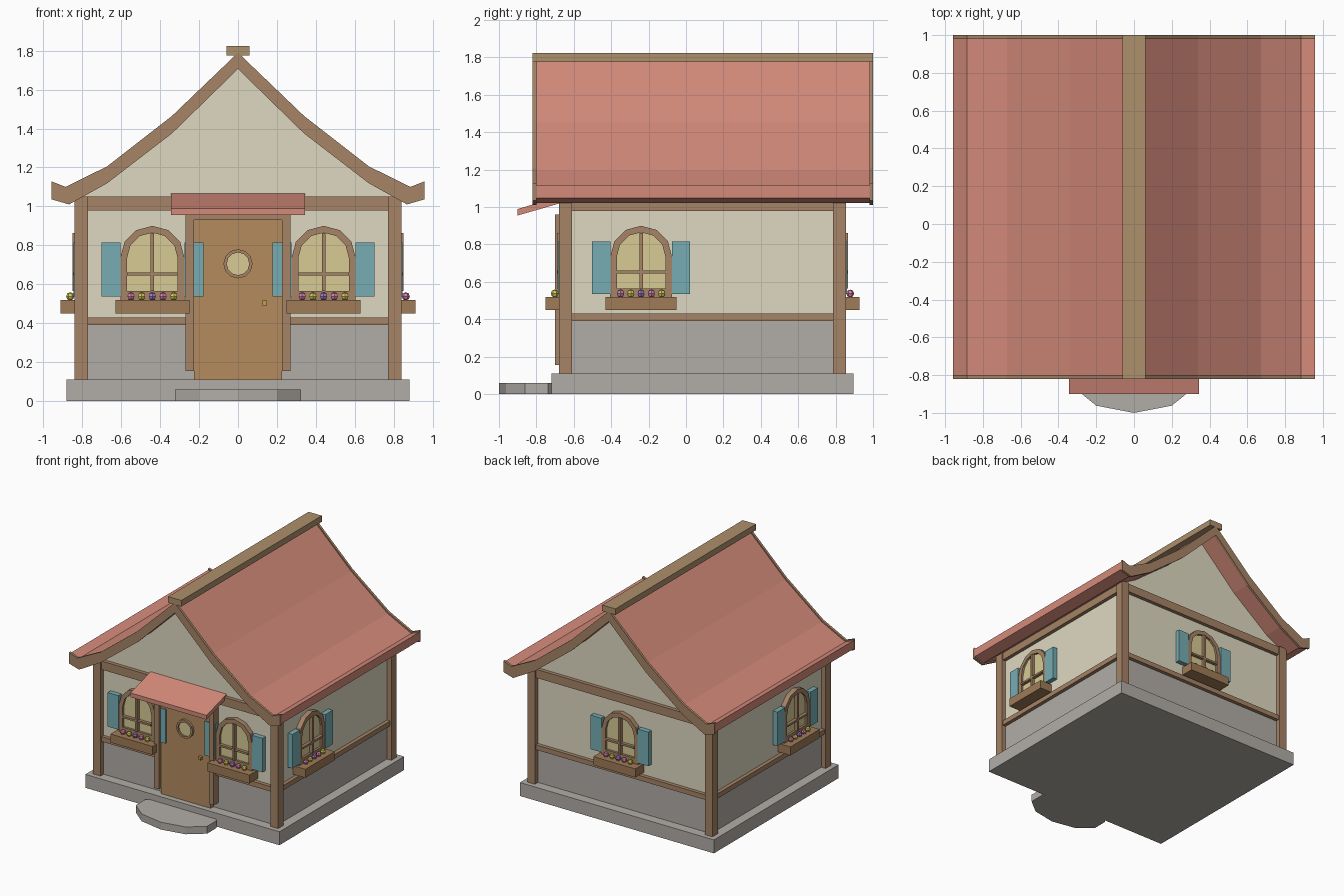
import bpy, bmesh, math
from mathutils import Matrix, Vector

if "Cube" in bpy.data.objects:
    bpy.data.objects.remove(bpy.data.objects["Cube"])


def material(name, rgb):
    m = bpy.data.materials.new(name)
    m.diffuse_color = [(c / 255) ** 2.2 for c in rgb] + [1]
    m.use_nodes = True
    m.node_tree.nodes["Principled BSDF"].inputs["Base Color"].default_value = m.diffuse_color
    return m


STONE = material("stone", (176, 171, 165))
PLASTER = material("plaster", (222, 216, 192))
TIMBER = material("timber", (164, 130, 102))
RIDGE = material("ridge_wood", (172, 142, 108))
BOX = material("box_wood", (158, 122, 88))
DOOR = material("door_wood", (178, 138, 94))
TILE = material("tile", (212, 138, 122))
GLASS = material("glass", (214, 202, 148))
TEAL = material("teal", (118, 172, 178))
BRASS = material("brass", (190, 160, 80))
PINK = material("pink", (216, 130, 170))
YELLOW = material("yellow", (214, 204, 90))
PURPLE = material("purple", (160, 120, 200))
I = Matrix.Identity(4)


def finish(name, bm, mat, xf=I):
    bmesh.ops.recalc_face_normals(bm, faces=bm.faces)
    me = bpy.data.meshes.new(name)
    bm.to_mesh(me)
    bm.free()
    me.transform(xf)
    me.materials.append(mat)
    ob = bpy.data.objects.new(name, me)
    bpy.context.collection.objects.link(ob)
    return ob


def box(name, x, y, z, mat, xf=I):
    """Box from (min, max) pairs."""
    bm = bmesh.new()
    bmesh.ops.create_cube(bm, size=1)
    for v in bm.verts:
        v.co = [(a + b) / 2 + c * (b - a) for (a, b), c in zip((x, y, z), v.co)]
    return finish(name, bm, mat, xf)


def prism(name, pts, y0, y1, mat, xf=I):
    """Outline in x, z extruded along y."""
    bm = bmesh.new()
    a, b = ([bm.verts.new((x, y, z)) for x, z in pts] for y in (y0, y1))
    bm.faces.new(a)
    bm.faces.new(b[::-1])
    for i in range(len(pts)):
        bm.faces.new((a[i - 1], b[i - 1], b[i], a[i]))
    return finish(name, bm, mat, xf)


def ring(name, outer, inner, y0, y1, mat, xf=I):
    """Frame between two matching outlines."""
    bm = bmesh.new()
    loops = [[bm.verts.new((x, y, z)) for x, z in pts]
             for pts, y in ((outer, y0), (outer, y1), (inner, y1), (inner, y0))]
    for k in range(4):
        a, b = loops[k - 1], loops[k]
        for i in range(len(outer)):
            bm.faces.new((a[i - 1], a[i], b[i], b[i - 1]))
    return finish(name, bm, mat, xf)


def arch(r, bottom, spring=0.735, n=6):
    top = [(r * math.cos(math.pi * i / n), spring + r * math.sin(math.pi * i / n)) for i in range(n + 1)]
    return [(r, bottom)] + top + [(-r, bottom)]


def circle(r, z, n=12):
    return [(r * math.cos(2 * math.pi * i / n), z + r * math.sin(2 * math.pi * i / n)) for i in range(n)]


# Wall planes and wall-local frames (outside is local -y)
WX, WF, WB = 0.80, -0.64, 0.816


def face(angle, x, y):
    return Matrix.Translation((x, y, 0)) @ Matrix.Rotation(math.radians(angle), 4, 'Z')


# Foundation and rounded step
box("foundation", (-.88, .88), (-.72, .895), (0, .11), STONE)
bm = bmesh.new()
for z in (0, .06):
    bm.faces.new([bm.verts.new((.34 * math.sin(k * math.pi / 5), -.8 - .2 * math.cos(k * math.pi / 5), z))
                  for k in range(10)])
bmesh.ops.bridge_loops(bm, edges=bm.edges[:])
finish("front_step", bm, STONE)

# Roof curve: top and underside points from ridge to eave
top = [(0, 1.79), (.34, 1.464), (.672, 1.206), (.885, 1.1), (.957, 1.128)]
under = [(0, 1.706), (.338, 1.376), (.672, 1.119), (.868, 1.01), (.957, 1.036)]


def roof_outline(inset):
    t = [(x, z - inset) for x, z in top]
    u = [(x, z + inset) for x, z in under]
    return ([(-x, z) for x, z in t[:0:-1]] + t + u[::-1] + [(-x, z) for x, z in u[1:]])


prism("roof_tiles", roof_outline(.012), -.80, .98, TILE)
for n, y in (("front", -.82), ("back", .98)):
    prism(n + "_barge_board", roof_outline(0), y, y + .02, TIMBER)
box("ridge_beam", (-.06, .06), (-.82, 1.0), (1.775, 1.825), RIDGE)

# Stone base, plaster walls with gables
box("stone_wall", (-WX, WX), (WF, WB), (.11, .41), STONE)
g = [(WX, 1.06), (.672, 1.13), (.338, 1.39), (0, 1.72)]
prism("plaster_walls", [(-WX, .41), (WX, .41)] + g + [(-x, z) for x, z in g[2::-1]], WF, WB, PLASTER)

# Timber posts and rails
for sx in (-1, 1):
    xs = tuple(sorted((sx * .77, sx * .84)))
    for y in (-.68, .786):
        box("corner_post", xs, (y, y + .07), (.11, 1.05), TIMBER)
for z in ((.39, .43), (.98, 1.05)):
    for sx in (-1, 1):
        box("side_rail", tuple(sorted((sx * .79, sx * .83))), (-.62, .8), z, TIMBER)
    for y in (-.67, .806):
        box("end_rail", (-.78, .78), (y, y + .04), z, TIMBER)

# Door with frame, porthole and knob
F = face(0, 0, WF)
box("door", (-.225, .225), (-.035, .01), (.11, .93), DOOR, F)
for sx in (-1, 1):
    box("door_jamb", tuple(sorted((sx * .225, sx * .27))), (-.06, 0), (.155, .96), TIMBER, F)
box("door_header", (-.225, .225), (-.06, 0), (.93, .96), TIMBER, F)
ring("porthole_frame", circle(.075, .705), circle(.058, .705), -.055, -.03, TIMBER, F)
prism("porthole_glass", circle(.06, .705), -.042, -.03, GLASS, F)
box("door_knob", (.126, .15), (-.058, -.03), (.492, .516), BRASS, F)

# Sloped awning over the door
bm = bmesh.new()
awn = [(-.9, .955), (-.9, .99), (-.64, 1.065), (-.64, 1.03)]
a, b = ([bm.verts.new((x, y, z)) for y, z in awn] for x in (-.345, .345))
bm.faces.new(a)
bm.faces.new(b[::-1])
for i in range(4):
    bm.faces.new((a[i - 1], b[i - 1], b[i], a[i]))
finish("door_awning", bm, TILE)


def window(side, M):
    ring(side + "_window_frame", arch(.165, .52), arch(.13, .565), -.04, .01, TIMBER, M)
    prism(side + "_window_glass", arch(.132, .56), -.022, .01, GLASS, M)
    box(side + "_mullion", (-.009, .009), (-.05, 0), (.565, .862), TIMBER, M)
    box(side + "_glazing_bar", (-.13, .13), (-.048, 0), (.644, .66), TIMBER, M)
    for sx in (-1, 1):
        box(side + "_shutter", tuple(sorted((sx * .165, sx * .262))), (-.045, -.005), (.536, .815), TEAL, M)
    box(side + "_flower_box", (-.19, .19), (-.112, 0), (.45, .52), BOX, M)
    for i, mat in enumerate((PINK, YELLOW, PURPLE, PINK, YELLOW)):
        bm = bmesh.new()
        bmesh.ops.create_uvsphere(bm, u_segments=6, v_segments=4, radius=.021)
        finish(side + "_flower", bm, mat, M @ Matrix.Translation((-.11 + .055 * i, -.062, .538)))


# Windows on every wall
window("front_left", face(0, -.44, WF))
window("front_right", face(0, .44, WF))
window("right", face(90, WX, -.24))
window("back", face(180, 0, WB))
window("left", face(-90, -WX, -.24))
